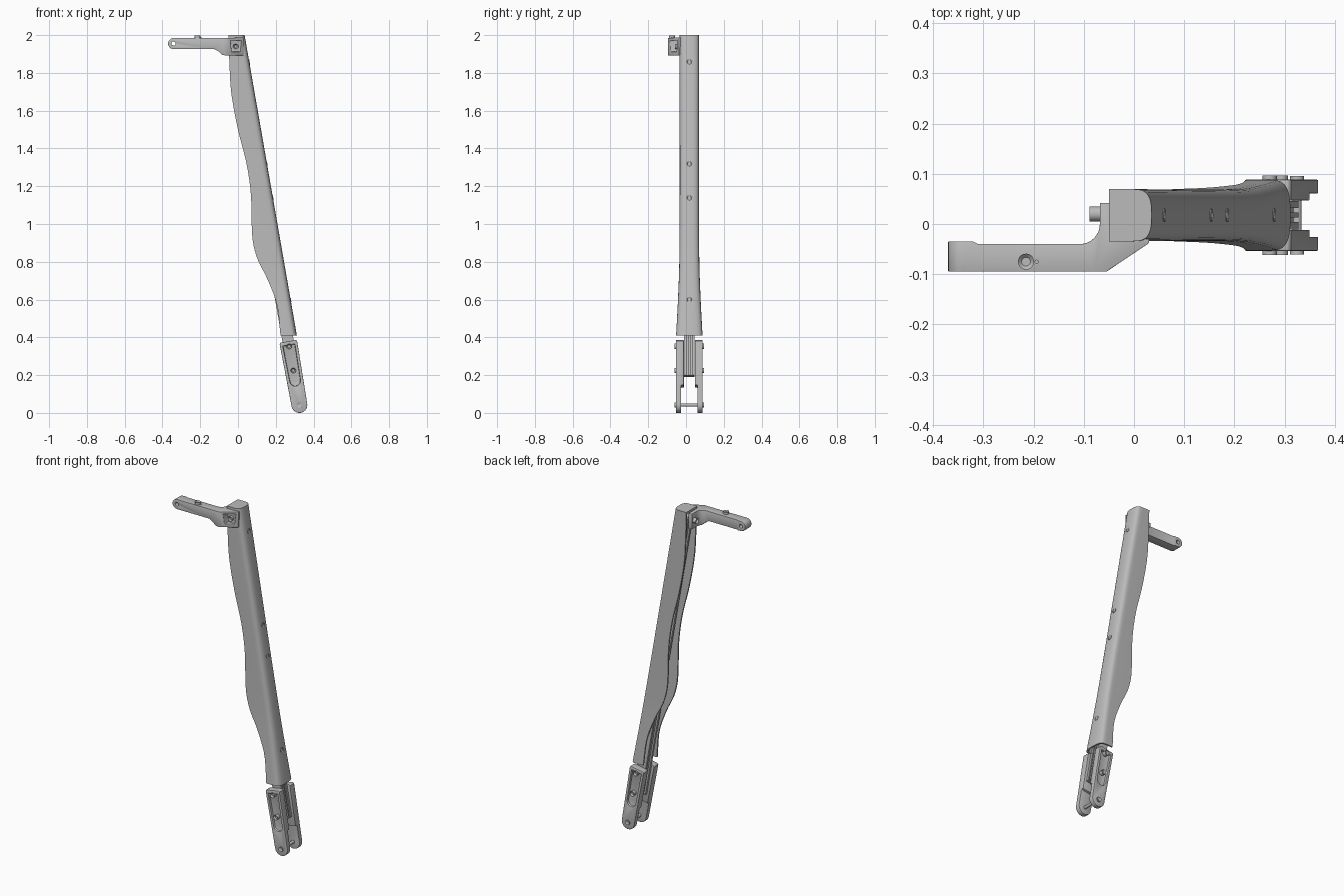
import bpy, bmesh, math
from mathutils import Vector, Matrix

cube = bpy.data.objects.get("Cube")
if cube:
    bpy.data.objects.remove(cube)

GREY = (0.5, 0.5, 0.5, 1)
metal = bpy.data.materials.new("metal grey")
metal.use_nodes = True
metal.diffuse_color = GREY
metal.node_tree.nodes["Principled BSDF"].inputs["Base Color"].default_value = GREY

YC = 0.0175                      # middle plane of the leg
TILT = Matrix.Rotation(math.radians(-10), 4, 'Y')
FOOT = Matrix.Translation((0.325, YC, 0.042)) @ TILT


def make(name, bm, matrix=None):
    if matrix is not None:
        bm.transform(matrix)
    bmesh.ops.recalc_face_normals(bm, faces=bm.faces)
    me = bpy.data.meshes.new(name)
    bm.to_mesh(me)
    bm.free()
    me.materials.append(metal)
    ob = bpy.data.objects.new(name, me)
    bpy.context.collection.objects.link(ob)
    return ob


def activate(ob):
    bpy.ops.object.select_all(action='DESELECT')
    ob.select_set(True)
    bpy.context.view_layer.objects.active = ob


def smooth(ob):
    activate(ob)
    bpy.ops.object.shade_smooth_by_angle(angle=math.radians(32))


def boolean(ob, cutter, operation='DIFFERENCE'):
    activate(ob)
    mod = ob.modifiers.new("cut", 'BOOLEAN')
    mod.operation, mod.object, mod.solver = operation, cutter, 'EXACT'
    bpy.ops.object.modifier_apply(modifier=mod.name)
    bpy.data.objects.remove(cutter)


def bevel(ob, width):
    activate(ob)
    mod = ob.modifiers.new("bevel", 'BEVEL')
    mod.width, mod.segments, mod.limit_method = width, 2, 'ANGLE'
    mod.angle_limit = math.radians(40)
    bpy.ops.object.modifier_apply(modifier=mod.name)


def prism(name, pts, a, b, axis='Y', matrix=None):
    """Extrude a profile from a to b; Y takes (x, z) points, Z takes (x, y)."""
    bm = bmesh.new()
    put = (lambda p, d: (p[0], d, p[1])) if axis == 'Y' else (lambda p, d: (p[0], p[1], d))
    lo = [bm.verts.new(put(p, a)) for p in pts]
    hi = [bm.verts.new(put(p, b)) for p in pts]
    bm.faces.new(lo)
    bm.faces.new(hi[::-1])
    for i in range(len(pts)):
        j = (i + 1) % len(pts)
        bm.faces.new((lo[i], lo[j], hi[j], hi[i]))
    return make(name, bm, matrix)


def rect(x0, x1, z0, z1):
    return [(x0, z0), (x1, z0), (x1, z1), (x0, z1)]


def arc(cx, cz, r, start, end, n=14):
    return [(cx + r * math.cos(math.radians(start + (end - start) * i / n)),
             cz + r * math.sin(math.radians(start + (end - start) * i / n))) for i in range(n + 1)]


def bolt(name, base, direction, r, h, socket=True):
    bm = bmesh.new()
    bmesh.ops.create_cone(bm, cap_ends=True, segments=20, radius1=r, radius2=r, depth=h,
                          matrix=Matrix.Translation((0, 0, h / 2)))
    if socket:
        bm.faces.ensure_lookup_table()
        top = max(bm.faces, key=lambda f: f.calc_center_median().z)
        bmesh.ops.inset_region(bm, faces=[top], thickness=r * 0.45)
        bmesh.ops.translate(bm, verts=top.verts, vec=(0, 0, -h * 0.4))
    turn = Vector(direction).to_track_quat('Z', 'Y').to_matrix().to_4x4()
    smooth(make(name, bm, Matrix.Translation(base) @ turn))


def curve(keys, z):
    """Smooth value through (z, value) keys listed from top to bottom."""
    def slope(i):
        a, b = keys[max(i - 1, 0)], keys[min(i + 1, len(keys) - 1)]
        return (b[1] - a[1]) / (b[0] - a[0])
    for i in range(len(keys) - 1):
        (za, va), (zb, vb) = keys[i], keys[i + 1]
        if z >= zb or i == len(keys) - 2:
            d = zb - za
            t = (z - za) / d
            return (va * (1 + 2 * t) * (1 - t) ** 2 + vb * t * t * (3 - 2 * t)
                    + d * t * (1 - t) * ((1 - t) * slope(i) - t * slope(i + 1)))


# Fairing: a thin channel with a rounded leading edge, open along the trailing edge
TRAIL = [(2.0, -.05), (1.84, -.045), (1.69, -.035), (1.5, 0), (1.32, .045), (1.16, .068),
         (.92, .077), (.815, .103), (.71, .155), (.577, .205), (.41, .225)]
WIDTH = [(2.0, .052), (1.2, .051), (.8, .053), (.6, .06), (.41, .07)]


def lead(z):
    return 0.035 + (2.0 - z) * 0.174


def section(bm, z, inset, drop=0):
    xl, xr, h, d = curve(TRAIL, z), lead(z) - inset, curve(WIDTH, z) - inset, 0.04
    pts = [(xl, -h)]
    for i in range(17):
        a = math.pi * (i / 16 - 0.5)
        c, s = abs(math.cos(a)) ** 0.65, abs(math.sin(a)) ** 0.65
        pts.append((xr - d + d * c, math.copysign(h * s, a)))
    pts.append((xl, h))
    return [bm.verts.new((x, YC + y, z - drop)) for x, y in pts]


bm = bmesh.new()
levels = [2.0 - 1.59 * i / 44 for i in range(45)]
outer = [section(bm, z, 0) for z in levels]
inner = [section(bm, z, 0.009, 0.012 if z == 2.0 else 0) for z in levels]
for i in range(44):
    for skin in (outer, inner):
        for j in range(18):
            bm.faces.new((skin[i][j], skin[i][j + 1], skin[i + 1][j + 1], skin[i + 1][j]))
    for k in (0, -1):
        bm.faces.new((outer[i][k], outer[i + 1][k], inner[i + 1][k], inner[i][k]))
for j in range(18):
    bm.faces.new((outer[-1][j], outer[-1][j + 1], inner[-1][j + 1], inner[-1][j]))
bm.faces.new(outer[0])
bm.faces.new(inner[0])
bm.faces.new((outer[0][0], outer[0][-1], inner[0][-1], inner[0][0]))
smooth(make("fairing", bm))

# Strut inside the fairing: an extrusion grooved front and back
half = [(-.03, -.028), (.03, -.028), (.03, -.014), (.02, -.014), (.02, -.005), (.03, -.005)]
profile = half + [(x, -y) for x, y in half[::-1]]
profile += [(-.03, .014), (-.02, .014), (-.02, -.014), (-.03, -.014)]
prism("inner_strut", profile, 0.155, 1.94, 'Z', FOOT)

# Screws down the leading edge
for n, z in enumerate((1.857, 1.317, 1.137, 0.598)):
    bolt(f"leading_edge_screw_{n + 1}", (lead(z) - 0.008, YC, z), (1, 0, 0.174), 0.013, 0.01)

# Clevis plates: rounded foot, relieved inner side, pocketed outer side
for side, label in ((-1, "front"), (1, "back")):
    outline = arc(0, 0, 0.042, -180, 0) + [(.047, .335), (.042, .342), (-.042, .342), (-.047, .335)]
    plate = prism(label + "_clevis_plate", outline, side * 0.029, side * 0.071, 'Y', FOOT)
    relief = [(-.1, -.1), (.1, -.1), (.1, .1), (-.1, .1)]
    boolean(plate, prism("relief", relief, 0, side * 0.043, 'Y', FOOT))
    pocket = arc(0, .13, .028, -180, 0, 8) + [(.032, .322), (-.032, .322)]
    boolean(plate, prism("pocket", pocket, side * 0.057, side * 0.1, 'Y', FOOT))
    bevel(plate, 0.003)
    smooth(plate)
    for n, (w, start, h) in enumerate(((.315, .055, .024), (.185, .055, .024), (0, .07, .008))):
        bolt(f"{label}_clevis_bolt_{n + 1}", FOOT @ Vector((0, side * start, w)),
             (0, side, 0), 0.014, h)
bolt("axle_pin", FOOT @ Vector((0, -0.06, 0)), (0, 1, 0), 0.009, 0.12, False)

# Upper arm: plan shape trimmed by its front profile
plan = [(-.37, -.095), (-.055, -.095), (.03, -.038), (.03, -.03), (-.047, -.03), (-.047, .042), (-.068, .042)]
plan += arc(-.108, 0, .04, 0, -90, 8) + [(-.31, -.04), (-.32, -.035), (-.37, -.035)]
arm = prism("upper_arm", plan, 1.85, 2.05, 'Z')
face = arc(-.341, 1.955, .029, 90, 270) + [(-.125, 1.926), (-.105, 1.915), (-.085, 1.897), (-.07, 1.893),
                                           (.04, 1.893), (.04, 1.988), (-.08, 1.984)]
boolean(arm, prism("arm_profile", face, -0.3, 0.3), 'INTERSECT')
boolean(arm, prism("arm_hole", arc(-.341, 1.955, .011, 0, 345, 23), -0.2, 0.1))
pocket = [(-.034, 1.912), (.012, 1.912), (.018, 1.972), (-.04, 1.972)]
boolean(arm, prism("arm_pocket", pocket, -0.2, -0.042))
bevel(arm, 0.003)
smooth(arm)

# Arm fasteners
bolt("arm_front_bolt", (-.012, -.04, 1.94), (0, -1, 0), 0.014, 0.018)
bolt("arm_side_bolt", (-.066, .02, 1.94), (-1, 0, 0), 0.015, 0.023)
bolt("arm_top_bolt", (-.215, -.075, 1.98), (0, 0, 1), 0.016, 0.018)
bolt("arm_locating_pin", (-.194, -.075, 1.98), (0, 0, 1), 0.004, 0.007, False)
